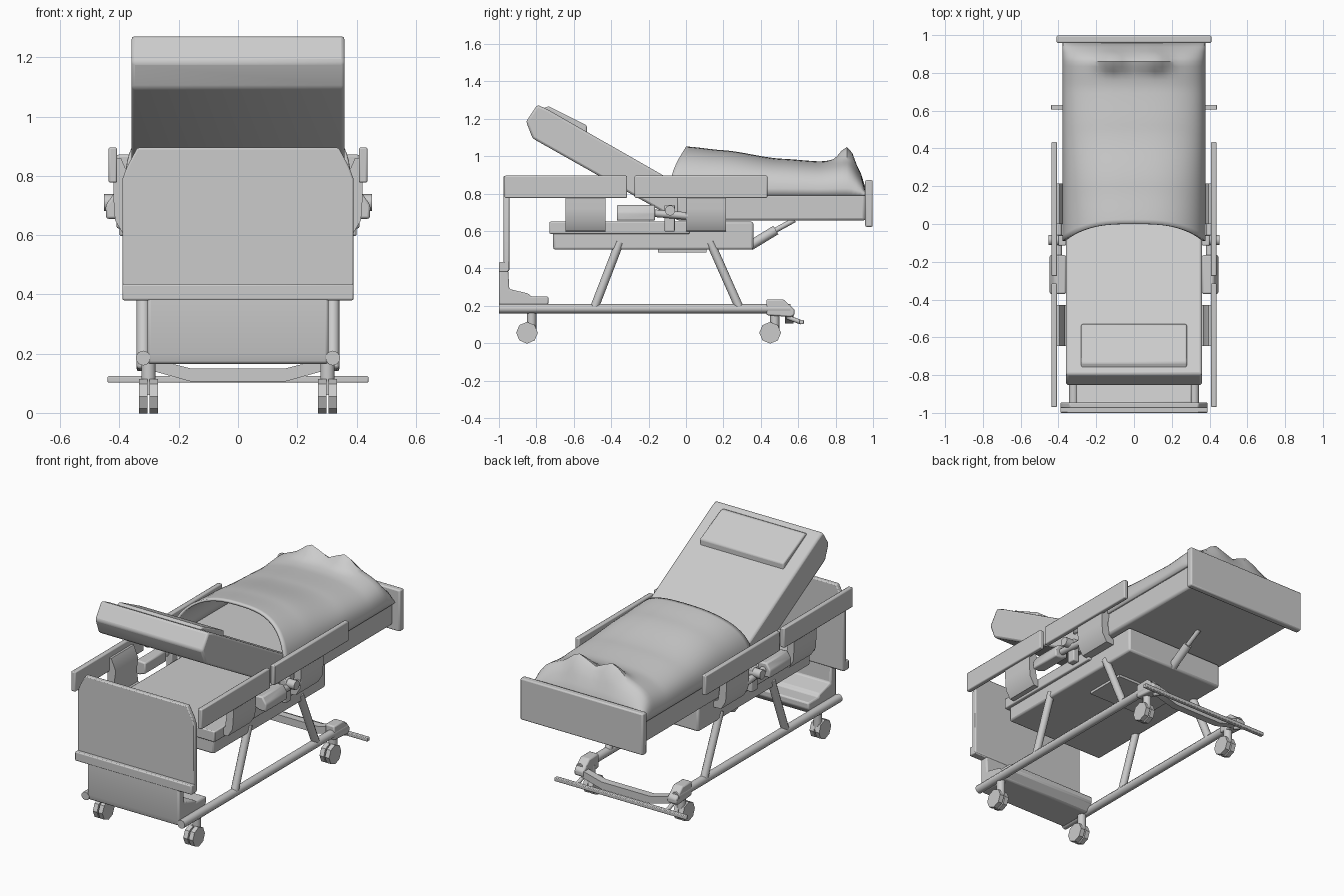
import bpy, bmesh, math
from mathutils import Vector

cube = bpy.data.objects.get("Cube")
if cube:
    bpy.data.objects.remove(cube, do_unlink=True)

grey = bpy.data.materials.new("plain_grey")
grey.use_nodes = True
colour = (0.6, 0.6, 0.6, 1)
grey.diffuse_color = colour
grey.node_tree.nodes["Principled BSDF"].inputs["Base Color"].default_value = colour
parts = []


def finish(name, bm, bevel=0.0, segments=2):
    """Turn a bmesh into a named, coloured object with optional rounded edges."""
    bmesh.ops.recalc_face_normals(bm, faces=bm.faces)
    mesh = bpy.data.meshes.new(name)
    bm.to_mesh(mesh)
    bm.free()
    ob = bpy.data.objects.new(name, mesh)
    bpy.context.collection.objects.link(ob)
    mesh.materials.append(grey)
    if bevel:
        mod = ob.modifiers.new("round", "BEVEL")
        mod.width, mod.segments = bevel, segments
    parts.append(ob)
    return ob


def prism(name, outline, axis, lo, hi, bevel=0.0):
    """Extrude an outline along x (outline is y, z) or y (outline is x, z)."""
    bm = bmesh.new()
    rings = []
    for d in (lo, hi):
        rings.append([bm.verts.new((d, a, b) if axis == "x" else (a, d, b)) for a, b in outline])
    n = len(outline)
    bm.faces.new(rings[0])
    bm.faces.new(rings[1])
    for i in range(n):
        j = (i + 1) % n
        bm.faces.new((rings[0][i], rings[0][j], rings[1][j], rings[1][i]))
    return finish(name, bm, bevel)


def box(name, xs, ys, zs, bevel=0.0):
    outline = [(ys[0], zs[0]), (ys[1], zs[0]), (ys[1], zs[1]), (ys[0], zs[1])]
    return prism(name, outline, "x", min(xs), max(xs), bevel)


def rod(name, p, q, r, r2=None, sides=10):
    p, q = Vector(p), Vector(q)
    bm = bmesh.new()
    bmesh.ops.create_cone(bm, cap_ends=True, segments=sides, radius1=r,
                          radius2=r if r2 is None else r2, depth=(q - p).length)
    turn = (q - p).to_track_quat("Z", "Y").to_matrix()
    bmesh.ops.rotate(bm, verts=bm.verts, matrix=turn)
    bmesh.ops.translate(bm, verts=bm.verts, vec=(p + q) / 2)
    return finish(name, bm)


def lerp_profile(points, t):
    """Smoothly interpolated height along a short list of points."""
    for (a, za), (b, zb) in zip(points, points[1:]):
        if t <= b:
            f = (t - a) / (b - a)
            f = 0.5 * f + 0.5 * f * f * (3 - 2 * f)
            return za + (zb - za) * f
    return points[-1][1]


# Mattress: flat leg part and raised back part with a shallow headrest pad
box("leg_mattress", (-0.365, 0.365), (-0.05, 0.96), (0.655, 0.8), 0.015)
prism("back_mattress", [(-0.855, 1.185), (-0.82, 1.095), (-0.04, 0.655), (0.02, 0.66), (0.02, 0.825),
                        (-0.1, 0.885), (-0.74, 1.25), (-0.795, 1.275)], "x", -0.36, 0.36, 0.012)
prism("headrest_pad", [(-0.78, 1.25), (-0.735, 1.267), (-0.53, 1.165), (-0.53, 1.11)],
      "x", -0.28, 0.28, 0.008)

# Blanket: arched sheet with an open front edge and two raised foot bumps
ridge = [(0, 1.045), (0.2, 1.025), (0.5, 0.98), (0.72, 0.965), (0.87, 0.985), (0.925, 0.91), (0.955, 0.82)]
bm = bmesh.new()
across, along = 32, 40
rows = []
for j in range(along + 1):
    y0 = 0.955 * j / along
    top = lerp_profile(ridge, y0)
    row = []
    for i in range(across + 1):
        t = math.pi * i / across
        c, s = math.cos(t), max(math.sin(t), 0)
        x = 0.372 * math.copysign(abs(c) ** 0.75, c)
        hip = 1 - min(y0 / 0.5, 1)
        z = 0.79 + (top - 0.79) * s ** (0.7 + 0.2 * hip)
        z += sum(0.06 * math.exp(-((x - k) / 0.07) ** 2 - ((y0 - 0.86) / 0.045) ** 2) for k in (-0.11, 0.11))
        y = y0 - 0.09 * abs(x / 0.372) ** 3 * (1 - y0 / 0.955) ** 3
        row.append(bm.verts.new((x, y, z)))
    rows.append(row)
for r0, r1 in zip(rows, rows[1:]):
    for i in range(across):
        bm.faces.new((r0[i], r0[i + 1], r1[i + 1], r1[i]))
bm.faces.new(rows[-1])
blanket = finish("blanket", bm)
thick = blanket.modifiers.new("thickness", "SOLIDIFY")
thick.thickness, thick.offset = 0.014, 0

# Foot and head panels
box("foot_panel", (-0.41, 0.41), (0.958, 0.998), (0.622, 0.872), 0.008)
prism("head_panel", [(-0.39, 0.385), (0.39, 0.385), (0.39, 0.79), (0.375, 0.83), (0.34, 0.895),
                     (-0.34, 0.895), (-0.375, 0.83), (-0.39, 0.79)], "y", -0.975, -0.945, 0.006)
box("head_panel_lip", (-0.39, 0.39), (-1, -0.95), (0.38, 0.435), 0.006)
prism("head_base_cover", [(-0.99, 0.165), (-1, 0.2), (-1, 0.39), (-0.95, 0.39), (-0.945, 0.29),
                          (-0.84, 0.265), (-0.83, 0.25), (-0.735, 0.25), (-0.735, 0.21), (-0.78, 0.165)],
      "x", -0.305, 0.305, 0.01)

# Frame under the mattress
box("deck_platform", (-0.355, 0.355), (-0.73, 0.02), (0.585, 0.65), 0.006)
box("under_frame", (-0.335, 0.335), (-0.71, 0.36), (0.5, 0.65), 0.012)
box("centre_plate", (-0.2, 0.2), (-0.15, 0.11), (0.485, 0.51))
rod("lift_cylinder", (0, 0.34, 0.52), (0, 0.48, 0.605), 0.026)
rod("lift_piston", (0, 0.48, 0.605), (0, 0.58, 0.66), 0.014)

for side, s in (("left", 1), ("right", -1)):
    # Side rails with curved brackets
    for pos, y0, y1, b0, b1 in (("head", -0.97, -0.315, -0.645, -0.43), ("foot", -0.275, 0.435, 0.0, 0.215)):
        box(f"{side}_{pos}_rail", (s * 0.408, s * 0.437), (y0, y1), (0.777, 0.896), 0.006)
        bracket = [(0.42, 0.86), (0.395, 0.86), (0.365, 0.79), (0.375, 0.72), (0.365, 0.65), (0.32, 0.625),
                   (0.32, 0.597), (0.385, 0.6), (0.415, 0.65), (0.42, 0.72)]
        prism(f"{side}_{pos}_rail_bracket", [(s * x, z) for x, z in bracket], "y", b0, b1)

    # Release handle and latch between the rails
    handle = [(0.36, 0.67), (0.4, 0.655), (0.445, 0.655), (0.447, 0.7), (0.42, 0.74), (0.36, 0.735)]
    prism(f"{side}_release_handle", [(s * x, z) for x, z in handle], "y", -0.37, -0.165, 0.008)
    box(f"{side}_latch", (s * 0.36, s * 0.4), (-0.115, -0.06), (0.597, 0.74), 0.006)
    rod(f"{side}_latch_pin", (s * 0.34, -0.085, 0.71), (s * 0.452, -0.085, 0.71), 0.028)
    rod(f"{side}_link", (s * 0.4, -0.17, 0.695), (s * 0.4, 0.01, 0.68), 0.02)

    # Base rail and slanted supports
    rod(f"{side}_base_rail", (s * 0.32, -1, 0.185), (s * 0.32, 0.56, 0.185), 0.025)
    rod(f"{side}_head_support", (s * 0.32, -0.49, 0.19), (s * 0.32, -0.355, 0.54), 0.023)
    rod(f"{side}_foot_support", (s * 0.32, 0.285, 0.19), (s * 0.32, 0.13, 0.54), 0.023)
    prism(f"{side}_corner_block", [(0.43, 0.15), (0.56, 0.14), (0.58, 0.15), (0.58, 0.18), (0.52, 0.235),
                                   (0.43, 0.235)], "x", s * 0.28, s * 0.342, 0.008)

    # Twin-wheel casters
    for pos, y in (("head", -0.85), ("foot", 0.45)):
        rod(f"{side}_{pos}_caster_stem", (s * 0.302, y + 0.025, 0.06), (s * 0.302, y + 0.025, 0.18), 0.025)
        for k, x in (("inner", 0.284), ("outer", 0.32)):
            rod(f"{side}_{pos}_{k}_wheel", (s * (x - 0.014), y, 0.056), (s * (x + 0.014), y, 0.056),
                0.058, sides=8)

    # Pedal bar arm
    rod(f"{side}_pedal_arm", (s * 0.3, 0.54, 0.14), (s * 0.3, 0.615, 0.112), 0.012)

# Bowed rear crossmember and pedal bar
prism("rear_crossmember", [(-0.3, 0.185), (-0.3, 0.145), (-0.16, 0.106), (0.16, 0.106), (0.3, 0.145),
                           (0.3, 0.185), (0.16, 0.15), (-0.16, 0.15)], "y", 0.53, 0.575)
box("pedal_bar", (-0.44, 0.44), (0.605, 0.63), (0.102, 0.124), 0.004)

# Smooth shading with crisp edges
bpy.ops.object.select_all(action="DESELECT")
for ob in parts:
    ob.select_set(True)
bpy.context.view_layer.objects.active = parts[0]
bpy.ops.object.shade_smooth_by_angle(angle=math.radians(40))
